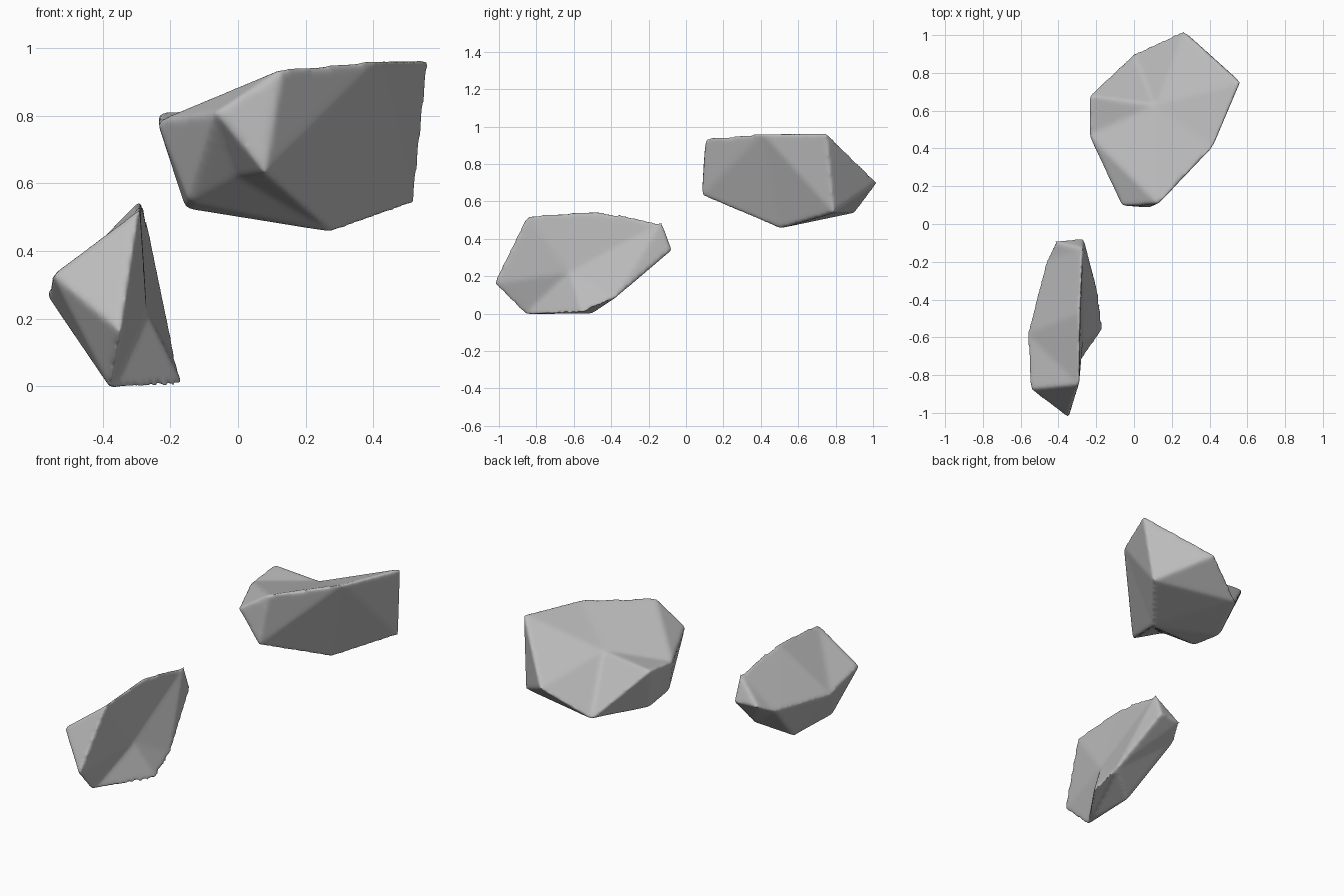
import bpy
import bmesh

cube = bpy.data.objects.get("Cube")
if cube:
    bpy.data.objects.remove(cube, do_unlink=True)

# One plain stone colour
stone = bpy.data.materials.new("stone_grey")
stone.use_nodes = True
colour = (.5, .5, .5, 1)
stone.diffuse_color = colour
stone.node_tree.nodes["Principled BSDF"].inputs["Base Color"].default_value = colour


def build_rock(name, corners, fans):
    """Make a faceted stone: each fan is a hub corner followed by its rim corners.
    A rim that returns to its first corner closes the fan."""
    bm = bmesh.new()
    verts = {key: bm.verts.new(point) for key, point in corners.items()}
    for fan in fans:
        hub, *rim = fan.split()
        for start, end in zip(rim, rim[1:]):
            bm.faces.new((verts[hub], verts[start], verts[end]))
    bmesh.ops.recalc_face_normals(bm, faces=bm.faces)
    mesh = bpy.data.meshes.new(name)
    bm.to_mesh(mesh)
    bm.free()
    rock = bpy.data.objects.new(name, mesh)
    bpy.context.collection.objects.link(rock)
    mesh.materials.append(stone)

    # Worn edges: even remesh, then a light smoothing
    remesh = rock.modifiers.new("even_surface", "REMESH")
    remesh.mode = "VOXEL"
    remesh.voxel_size = .01
    remesh.use_smooth_shade = True
    smooth = rock.modifiers.new("worn_edges", "SMOOTH")
    smooth.factor = .5
    smooth.iterations = 14
    return rock


# Large upper rock: dished top, broad flat flank, hollow on the front left
build_rock("large_rock", {
    "dish": (.11, .63, .82),
    "top_right": (.565, .75, .97),
    "top_side": (.42, .41, .965),
    "top_front": (.13, .105, .94),
    "nose_left": (-.065, .095, .81),
    "nose_low": (.08, .085, .63),
    "left_front": (-.24, .47, .785),
    "left_back": (-.24, .68, .81),
    "back_low": (0, .905, .54),
    "back_tip": (.26, 1.025, .7),
    "low_right": (.52, .79, .54),
    "keel": (.28, .5, .455),
    "low_left_front": (-.145, .37, .545),
    "low_left_back": (-.155, .57, .525),
    "hollow": (0, .26, .62),
}, [
    "dish top_right top_side top_front left_front left_back back_low back_tip top_right",
    "nose_left top_front left_front low_left_front",
    "top_side top_right low_right keel nose_low top_front",
    "top_front nose_low nose_left",
    "back_tip top_right low_right back_low",
    "keel low_right back_low low_left_back low_left_front",
    "left_front low_left_front low_left_back left_back",
    "left_back low_left_back back_low",
    "hollow nose_left low_left_front keel nose_low nose_left",
])

# Small lower rock: sharp top ridge, dished right flank, pointed front
build_rock("small_rock", {
    "dish": (-.27, -.62, .22),
    "front_tip": (-.345, -1.03, .16),
    "ridge_front": (-.29, -.85, .525),
    "ridge_middle": (-.285, -.47, .555),
    "ridge_back": (-.27, -.13, .49),
    "left_front": (-.55, -.875, .33),
    "left_middle": (-.565, -.58, .27),
    "left_back": (-.465, -.19, .29),
    "back_left": (-.42, -.09, .34),
    "back_right": (-.265, -.075, .34),
    "foot_front": (-.375, -.86, -.01),
    "foot_middle": (-.37, -.5, 0),
    "foot_right": (-.16, -.55, 0),
    "side_right": (-.185, -.38, .08),
}, [
    "dish front_tip foot_front foot_right side_right ridge_back ridge_middle ridge_front front_tip",
    "ridge_front front_tip left_front left_middle ridge_middle",
    "front_tip left_front foot_front",
    "left_middle left_front foot_front foot_middle left_back ridge_middle",
    "ridge_back ridge_middle left_back back_left back_right side_right",
    "side_right back_right back_left left_back foot_middle foot_front foot_right",
])
